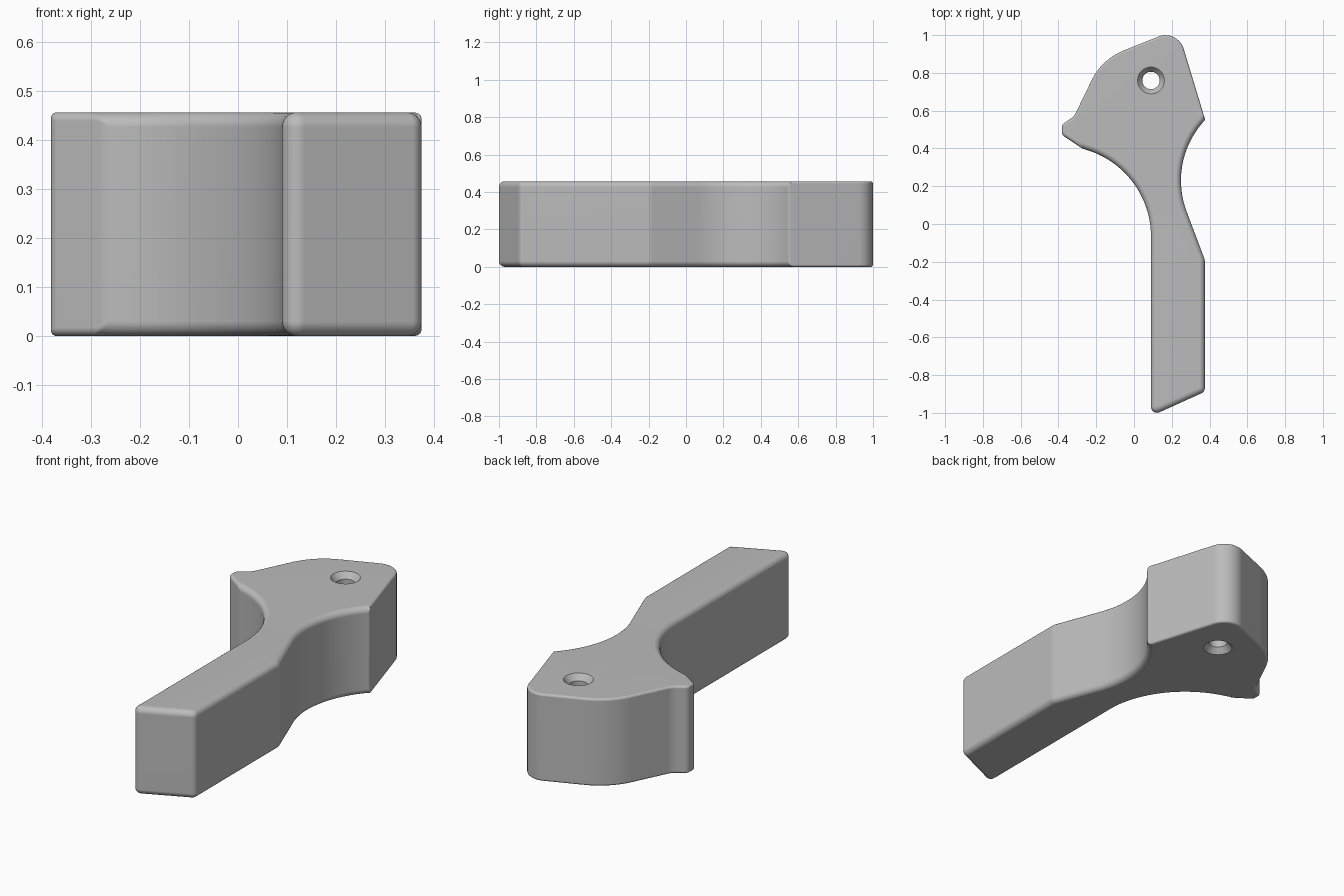
import bpy
import bmesh
from math import sin, cos, pi, tan
from mathutils import Vector

cube = bpy.data.objects.get("Cube")
if cube:
    bpy.data.objects.remove(cube)

HEIGHT = 0.457
SOFT, FINE = 0.03, 0.012   # edge rounding on the handle and on the head
ROUND_STEPS = 6

# Outline corners, counter-clockwise: x, y, corner radius, rounding of the edge that follows
CORNERS = [
    (0.09, -1.017, 0.032, SOFT),
    (0.375, -0.888, 0.03, SOFT),
    (0.375, -0.19, 0.06, SOFT),
    (0.1775, 0.335, 0.465, SOFT),
    (0.377, 0.551, 0.015, FINE),
    (0.231, 1.033, 0.10, FINE),
    (-0.17, 0.872, 0.32, FINE),
    (-0.318, 0.568, 0.08, FINE),
    (-0.382, 0.527, 0.03, FINE),
    (-0.382, 0.472, 0.025, 0.018),
    (-0.275, 0.40, 0.08, SOFT),
    (0.09, 0.283, 0.48, SOFT),
]


def cross(a, b):
    return a.x * b.y - a.y * b.x


def outline(amount):
    """Rounded outline, each edge moved inward by amount * its rounding.
    Returns (point, local rounding) pairs."""
    n = len(CORNERS)
    pts = [Vector(c[:2]) for c in CORNERS]
    dirs = [(pts[(i + 1) % n] - pts[i]).normalized() for i in range(n)]
    base = []
    for i in range(n):
        p = pts[i] + Vector((-dirs[i].y, dirs[i].x)) * CORNERS[i][3] * amount
        base.append(p)
    result = []
    for i in range(n):
        d0, d1 = dirs[i - 1], dirs[i]
        turn = cross(d0, d1)
        corner = base[i - 1] + d0 * (cross(base[i] - base[i - 1], d1) / turn)
        angle = d0.angle(d1)
        e0, e1 = CORNERS[i - 1][3], CORNERS[i][3]
        side = 1 if turn > 0 else -1
        radius = max(CORNERS[i][2] - side * amount * (e0 + e1) / 2, 0.003)
        start = corner - d0 * radius * tan(angle / 2)
        normal = Vector((-d0.y, d0.x)) * side
        center = start + normal * radius
        steps = 28 if radius > 0.2 else 10
        for k in range(steps + 1):
            a = angle * k / steps
            p = center - normal * radius * cos(a) + d0 * radius * sin(a)
            result.append((p, e0 + (e1 - e0) * k / steps))
    return result


def ring(bm, coords):
    return [bm.verts.new(c) for c in coords]


def skin(bm, rings):
    for low, high in zip(rings, rings[1:]):
        for i in range(len(low)):
            j = (i + 1) % len(low)
            bm.faces.new((low[i], low[j], high[j], high[i]))


def loop_edges(bm, loop):
    return [bm.edges.get((loop[i - 1], loop[i])) for i in range(len(loop))]


bm = bmesh.new()

# Outer wall with rounded rims
bottom_rings, top_rings = [], []
for s in range(ROUND_STEPS + 1):
    a = pi / 2 * s / ROUND_STEPS
    shape = outline(1 - sin(a))
    bottom_rings.append(ring(bm, [(p.x, p.y, e * (1 - cos(a))) for p, e in shape]))
    top_rings.append(ring(bm, [(p.x, p.y, HEIGHT - e * (1 - cos(a))) for p, e in shape]))
wall = bottom_rings + top_rings[::-1]
skin(bm, wall)

# Pivot hole, countersunk at both ends
hole = []
for z, r in ((0, 0.071), (0.03, 0.046), (HEIGHT - 0.03, 0.046), (HEIGHT, 0.071)):
    hole.append(ring(bm, [(0.09 + r * cos(2 * pi * k / 48), 0.76 + r * sin(2 * pi * k / 48), z)
                          for k in range(48)]))
skin(bm, hole)

# Flat top and bottom around the hole
for k in (0, -1):
    edges = loop_edges(bm, wall[k]) + loop_edges(bm, hole[k])
    bmesh.ops.triangle_fill(bm, edges=edges, use_beauty=True)

bmesh.ops.recalc_face_normals(bm, faces=bm.faces)
mesh = bpy.data.meshes.new("lever")
bm.to_mesh(mesh)
bm.free()

lever = bpy.data.objects.new("lever", mesh)
bpy.context.collection.objects.link(lever)

# Plain grey finish
grey = bpy.data.materials.new("plain grey")
grey.use_nodes = True
color = (0.5, 0.5, 0.5, 1)
grey.diffuse_color = color
grey.node_tree.nodes["Principled BSDF"].inputs["Base Color"].default_value = color
mesh.materials.append(grey)

# Smooth shading with clean flat faces
bpy.ops.object.select_all(action='DESELECT')
lever.select_set(True)
bpy.context.view_layer.objects.active = lever
bpy.ops.object.shade_smooth_by_angle(angle=pi / 6)
weighted = lever.modifiers.new("flat_face_normals", 'WEIGHTED_NORMAL')
weighted.keep_sharp = True
